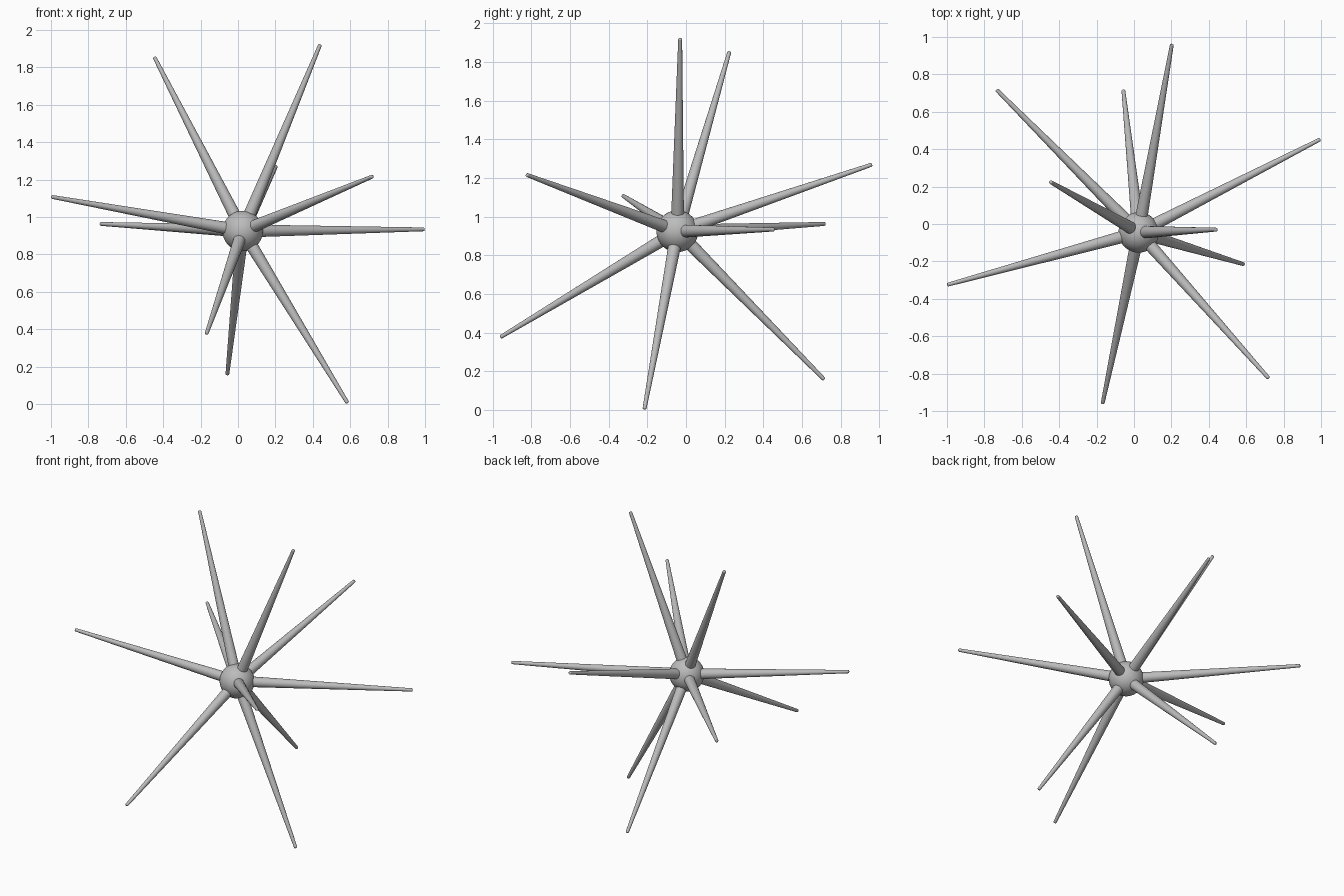
import bpy
import math
from mathutils import Vector

cube = bpy.data.objects.get("Cube")
if cube:
    bpy.data.objects.remove(cube, do_unlink=True)

CENTRE = Vector((0.025, -0.045, 0.925))
CORE_RADIUS = 0.108
BASE_RADIUS = 0.035
TIP_RADIUS = 0.01

grey = bpy.data.materials.new("plain grey")
grey.use_nodes = True
colour = (0.5, 0.5, 0.5, 1)
grey.diffuse_color = colour
grey.node_tree.nodes["Principled BSDF"].inputs["Base Color"].default_value = colour


def finish(name):
    obj = bpy.context.object
    obj.name = name
    obj.data.materials.append(grey)
    bpy.ops.object.shade_smooth_by_angle(angle=math.radians(40))
    return obj


def spike(name, tip):
    """Tapered rod from the core centre to the tip, with a rounded end."""
    axis = Vector(tip) - CENTRE
    length = axis.length
    bpy.ops.mesh.primitive_cone_add(vertices=24, radius1=BASE_RADIUS,
                                    radius2=TIP_RADIUS, depth=length)
    obj = finish(name)
    obj.location = CENTRE + axis / 2
    obj.rotation_euler = axis.to_track_quat('Z', 'Y').to_euler()
    bevel = obj.modifiers.new("rounded end", 'BEVEL')
    bevel.width = TIP_RADIUS * 0.6
    bevel.segments = 3
    bevel.limit_method = 'ANGLE'
    bevel.angle_limit = math.radians(60)


# Central ball
bpy.ops.mesh.primitive_uv_sphere_add(segments=48, ring_count=24,
                                     radius=CORE_RADIUS, location=CENTRE)
finish("core_ball")

# Spikes, by tip position
TIPS = {
    "upper_right_spike": (-0.447, 0.225, 1.855),
    "upper_left_spike": (0.44, -0.03, 1.923),
    "front_left_spike": (0.72, -0.825, 1.217),
    "left_spike": (0.996, 0.453, 0.934),
    "lower_left_spike": (0.586, -0.215, 0.005),
    "lower_back_spike": (-0.057, 0.715, 0.158),
    "lower_front_spike": (-0.168, -0.96, 0.377),
    "back_right_spike": (-0.735, 0.718, 0.963),
    "right_spike": (-0.998, -0.325, 1.108),
    "back_spike": (0.203, 0.962, 1.27),
}
for part, tip in TIPS.items():
    spike(part, tip)
